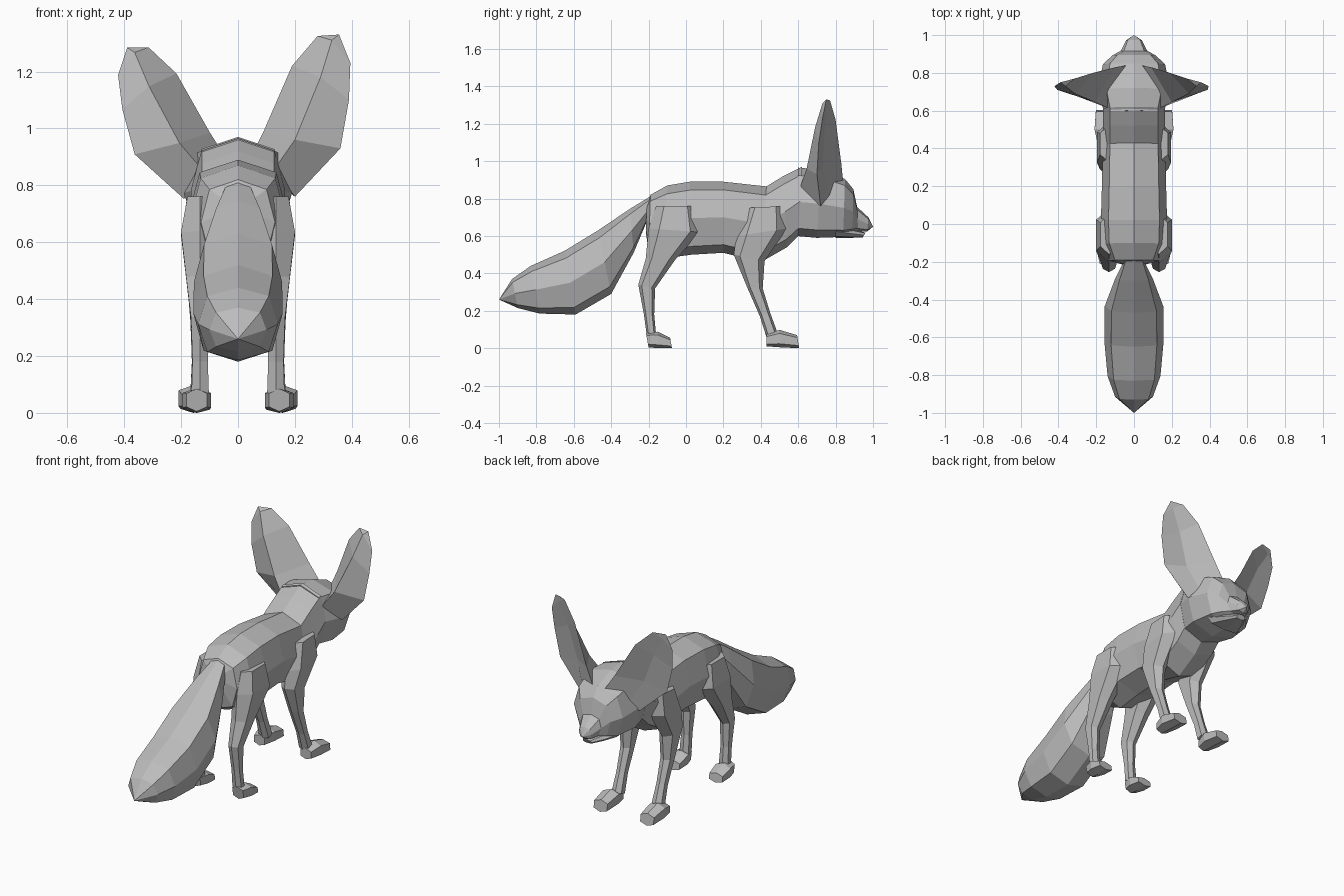
import bpy, math
from mathutils import Vector, Matrix

cube = bpy.data.objects.get("Cube")
if cube:
    bpy.data.objects.remove(cube)

fur = bpy.data.materials.new("grey fur")
fur.use_nodes = True
GREY = (0.5, 0.5, 0.5, 1)
fur.diffuse_color = GREY
fur.node_tree.nodes["Principled BSDF"].inputs["Base Color"].default_value = GREY


def skin(name, rings, tip=None):
    """Bridge equal rings of points, cap the start, close the end to a tip or a cap."""
    n = len(rings[0])
    verts = [p for r in rings for p in r]
    faces = [tuple(range(n))]
    for k in range(len(rings) - 1):
        for i in range(n):
            a, b = k * n + i, k * n + (i + 1) % n
            faces.append((a, a + n, b + n, b))
    last = (len(rings) - 1) * n
    if tip:
        verts.append(tip)
        faces += [(last + i, len(verts) - 1, last + (i + 1) % n) for i in range(n)]
    else:
        faces.append(tuple(range(last + n - 1, last - 1, -1)))
    mesh = bpy.data.meshes.new(name)
    mesh.from_pydata([tuple(v) for v in verts], [], faces)
    mesh.materials.append(fur)
    obj = bpy.data.objects.new(name, mesh)
    bpy.context.collection.objects.link(obj)
    # Consistent outward normals
    import bmesh
    bm = bmesh.new()
    bm.from_mesh(mesh)
    bmesh.ops.recalc_face_normals(bm, faces=bm.faces)
    bm.to_mesh(mesh)
    bm.free()
    return obj


def loft(name, sections, cx=0, sides=8, power=0.75, tip=None):
    """Each section: upper (y, z), lower (y, z), half width."""
    rings = []
    for uy, uz, ly, lz, hw in sections:
        upper, lower = Vector((cx, uy, uz)), Vector((cx, ly, lz))
        mid, half = (upper + lower) / 2, (upper - lower) / 2
        ring = []
        for i in range(sides):
            a = 2 * math.pi * i / sides
            s, c = math.sin(a), math.cos(a)
            bulge = math.copysign(abs(s) ** power, s) * hw
            ring.append(mid + half * math.copysign(abs(c) ** power, c) + Vector((bulge, 0, 0)))
        rings.append(ring)
    return skin(name, rings, tip)


# Body with neck
loft("body", [
    (-.21, .77, -.215, .62, .07),
    (-.19, .82, -.20, .52, .13),
    (-.10, .87, -.12, .48, .17),
    (.02, .89, .03, .50, .175),
    (.20, .89, .20, .51, .17),
    (.43, .865, .40, .46, .165),
    (.52, .92, .54, .54, .165),
    (.62, .97, .60, .60, .165),
])

# Head and tapered snout
loft("head", [
    (.60, .965, .59, .60, .16),
    (.72, .955, .70, .59, .19),
    (.85, .905, .84, .595, .165),
    (.895, .85, .89, .61, .115),
    (.915, .755, .92, .625, .07),
    (.975, .70, .97, .625, .042),
], tip=(0, 1, .65))

# Lower jaw
loft("lower_jaw", [
    (.80, .66, .80, .59, .12),
    (.89, .635, .88, .59, .075),
    (.96, .618, .945, .592, .03),
])

# Bushy tail
loft("tail", [
    (-.16, .83, -.20, .70, .045),
    (-.30, .745, -.28, .51, .10),
    (-.47, .63, -.40, .29, .155),
    (-.65, .52, -.59, .18, .157),
    (-.83, .44, -.78, .185, .14),
    (-.93, .37, -.90, .215, .10),
], tip=(0, -1, .26))

# Legs and paws, both sides
for side, label in ((1, "left"), (-1, "right")):
    x = .145 * side
    loft("hind_thigh_" + label, [
        (-.16, .76, .05, .76, .05),
        (-.20, .64, .08, .62, .075),
        (-.215, .48, -.06, .47, .055),
        (-.255, .34, -.165, .32, .036),
        (-.225, .18, -.17, .18, .03),
        (-.21, .07, -.16, .07, .034),
    ], .133 * side, 6)
    loft("hind_paw_" + label, [
        (-.215, .085, -.20, .005, .04),
        (-.15, .088, -.15, 0, .056),
        (-.085, .055, -.075, 0, .05),
    ], x, 6)
    loft("front_leg_" + label, [
        (.33, .75, .52, .76, .05),
        (.27, .60, .54, .64, .068),
        (.255, .50, .42, .465, .05),
        (.325, .33, .41, .32, .036),
        (.395, .17, .45, .19, .03),
        (.43, .06, .49, .08, .036),
    ], .135 * side, 6)
    loft("front_paw_" + label, [
        (.43, .075, .43, .01, .04),
        (.50, .098, .50, .005, .058),
        (.594, .07, .605, 0, .05),
    ], x + .012 * side, 6)

# Ears: front edge, back ridge, outer edge, inner hollow at each level
ear = [
    [(.04, .84, .89), (.13, .61, .86), (.20, .72, .76), (.16, .77, .82)],
    [(.09, .83, .99), (.20, .645, .96), (.36, .70, .93), (.22, .73, .96)],
    [(.19, .80, 1.22), (.29, .69, 1.18), (.39, .71, 1.10), (.28, .74, 1.16)],
    [(.28, .77, 1.325), (.33, .73, 1.31), (.395, .73, 1.23), (.34, .75, 1.29)],
]
ear_tip = (.355, .75, 1.33)
skin("ear_left", ear, ear_tip)

# The right ear leans outwards a little more
pivot = Matrix.Translation((-.1, 0, .88))
lean = pivot @ Matrix.Rotation(math.radians(-4.5), 4, 'Y') @ pivot.inverted()


def mirrored(p):
    q = lean @ Vector((-p[0], p[1], p[2]))
    q.z -= max(0, q.z - .9) * .06
    return q


skin("ear_right", [[mirrored(p) for p in r] for r in ear], mirrored(ear_tip))
